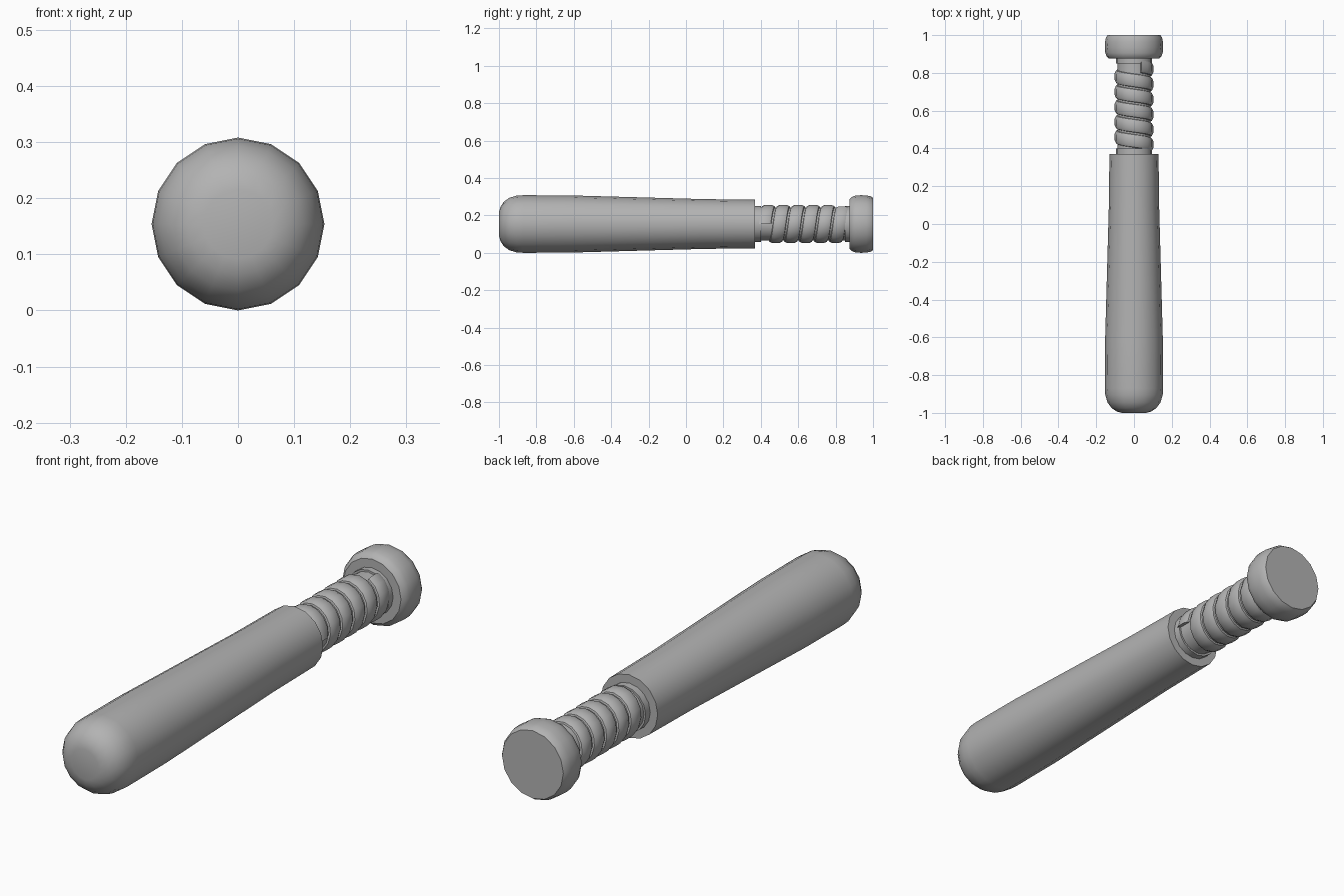
import bpy
import bmesh
from math import cos, sin, tau, radians

cube = bpy.data.objects.get("Cube")
if cube:
    bpy.data.objects.remove(cube, do_unlink=True)

SIDES = 16
AXIS_Z = 0.154

# Single plain grey
grey = bpy.data.materials.new("plain_grey")
grey.use_nodes = True
colour = (0.45, 0.45, 0.45, 1)
grey.diffuse_color = colour
bsdf = next(n for n in grey.node_tree.nodes if n.type == "BSDF_PRINCIPLED")
bsdf.inputs["Base Color"].default_value = colour


def finish(name, bm):
    """Turn the bmesh into a smooth-shaded object with crisp edges."""
    bmesh.ops.recalc_face_normals(bm, faces=bm.faces)
    mesh = bpy.data.meshes.new(name)
    bm.to_mesh(mesh)
    bm.free()
    mesh.materials.append(grey)
    obj = bpy.data.objects.new(name, mesh)
    bpy.context.collection.objects.link(obj)
    bpy.ops.object.select_all(action="DESELECT")
    obj.select_set(True)
    bpy.context.view_layer.objects.active = obj
    bpy.ops.object.shade_smooth_by_angle(angle=radians(40))


def around(bm, angle, radius, y):
    return bm.verts.new((radius * cos(angle), y, AXIS_Z + radius * sin(angle)))


def bridge(bm, a, b):
    """Join two equal closed loops of vertices with quads."""
    for i in range(len(a)):
        j = (i + 1) % len(a)
        bm.faces.new((a[i], a[j], b[j], b[i]))


def lathe(name, profile):
    """Spin (y, radius) points around the long axis and cap both ends."""
    bm = bmesh.new()
    rings = [[around(bm, tau * i / SIDES, r, y) for i in range(SIDES)]
             for y, r in profile]
    for a, b in zip(rings, rings[1:]):
        bridge(bm, a, b)
    bm.faces.new(rings[0])
    bm.faces.new(rings[-1])
    finish(name, bm)


def helix_wrap(name, start, end, pitch, section):
    """Sweep a closed (y offset, radius) section along a helix."""
    bm = bmesh.new()
    steps = round((end - start) / pitch * SIDES)
    loops = []
    for s in range(steps + 1):
        y = start + pitch * s / SIDES
        loops.append([around(bm, tau * s / SIDES, r, y + dy) for dy, r in section])
    for a, b in zip(loops, loops[1:]):
        bridge(bm, a, b)
    bm.faces.new(loops[0])
    bm.faces.new(loops[-1])
    finish(name, bm)


# Tapered barrel with a rounded tip
lathe("barrel", [(-1, 0.062), (-0.993, 0.09), (-0.975, 0.118), (-0.945, 0.14),
                 (-0.905, 0.152), (-0.87, 0.154), (-0.62, 0.153),
                 (0.1, 0.133), (0.37, 0.13)])

# Handle core with a collar at each end
lathe("handle_core", [(0.36, 0.088), (0.89, 0.088)])
lathe("front_collar", [(0.36, 0.096), (0.4, 0.096)])
lathe("rear_collar", [(0.85, 0.096), (0.885, 0.096)])

# Spiral grip tape
helix_wrap("grip_wrap", 0.42, 0.835, 0.08,
           [(-0.036, 0.086), (-0.033, 0.095), (-0.018, 0.102),
            (0.018, 0.102), (0.033, 0.095), (0.036, 0.086)])

# Rounded end knob
lathe("end_knob", [(0.875, 0.132), (0.885, 0.144), (0.905, 0.152),
                   (0.935, 0.154), (0.965, 0.153), (0.988, 0.148), (1, 0.14)])
